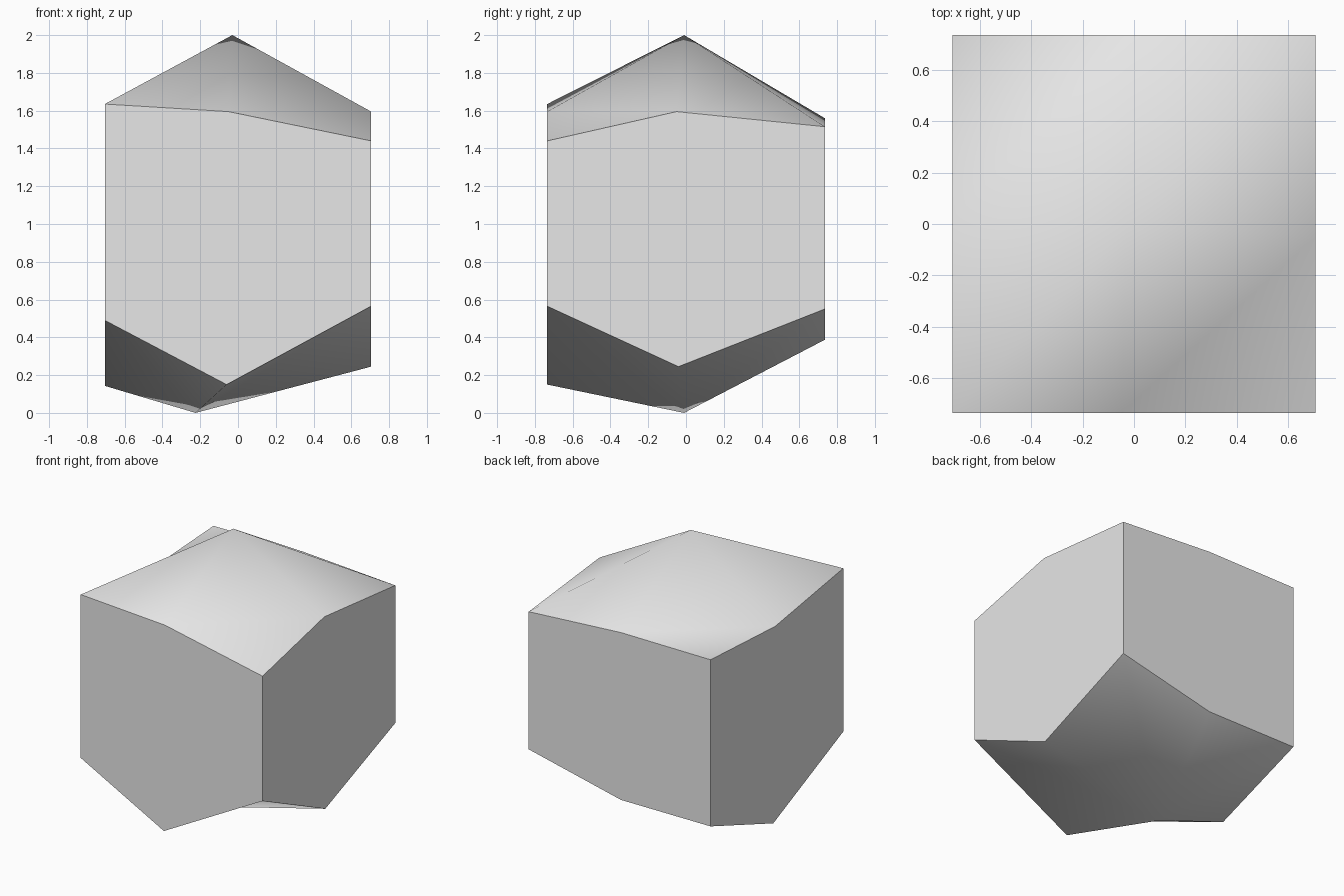
import bpy, bmesh

if "Cube" in bpy.data.objects:
    bpy.data.objects.remove(bpy.data.objects["Cube"])

X, Y = 0.705, 0.735          # half width and half depth

grey = bpy.data.materials.new("light grey")
grey.diffuse_color = (0.8, 0.8, 0.8, 1)
grey.use_nodes = True
grey.node_tree.nodes["Principled BSDF"].inputs["Base Color"].default_value = grey.diffuse_color

bm = bmesh.new()


def cap(rim, centre):
    """Rim runs counter-clockwise from the front left corner."""
    return [bm.verts.new(p) for p in rim], bm.verts.new(centre)


top, top_mid = cap([(-X, -Y, 1.635), (-0.05, -Y, 1.595), (X, -Y, 1.44), (X, -0.05, 1.595),
                    (X, Y, 1.515), (-0.01, Y, 1.56), (-X, Y, 1.555), (-X, 0.02, 1.516)],
                   (-0.03, -0.01, 2.0))
low, low_mid = cap([(-X, -Y, 0.49), (-0.06, -Y, 0.15), (X, -Y, 0.565), (X, -0.04, 0.245),
                    (X, Y, 0.55), (-0.01, Y, 0.387), (-X, Y, 0.387), (-X, 0.04, 0.143)],
                   (-0.225, -0.01, 0.0))

# flat side walls
for i in range(0, 8, 2):
    j, k = i + 1, (i + 2) % 8
    bm.faces.new((top[i], low[i], low[j], low[k], top[k], top[j]))

# peaked top and bottom, each of four folded quarters around the centre
for i in range(0, 8, 2):
    a, c, b = top[i - 1], top[i], top[i + 1]
    if i in (0, 4):          # fold from the corner to the centre
        tris = [(a, c, top_mid), (c, b, top_mid)]
    else:                    # fold across the corner
        tris = [(a, c, b), (a, b, top_mid)]
    a, c, b = low[i - 1], low[i], low[i + 1]
    tris += [(c, a, low_mid), (b, c, low_mid)]
    for t in tris:
        bm.faces.new(t).smooth = True

# sharp rims and corners
bm.normal_update()
for e in bm.edges:
    e.smooth = all(f.smooth for f in e.link_faces)

mesh = bpy.data.meshes.new("block")
bm.to_mesh(mesh)
bm.free()
mesh.materials.append(grey)
block = bpy.data.objects.new("block", mesh)
bpy.context.collection.objects.link(block)
